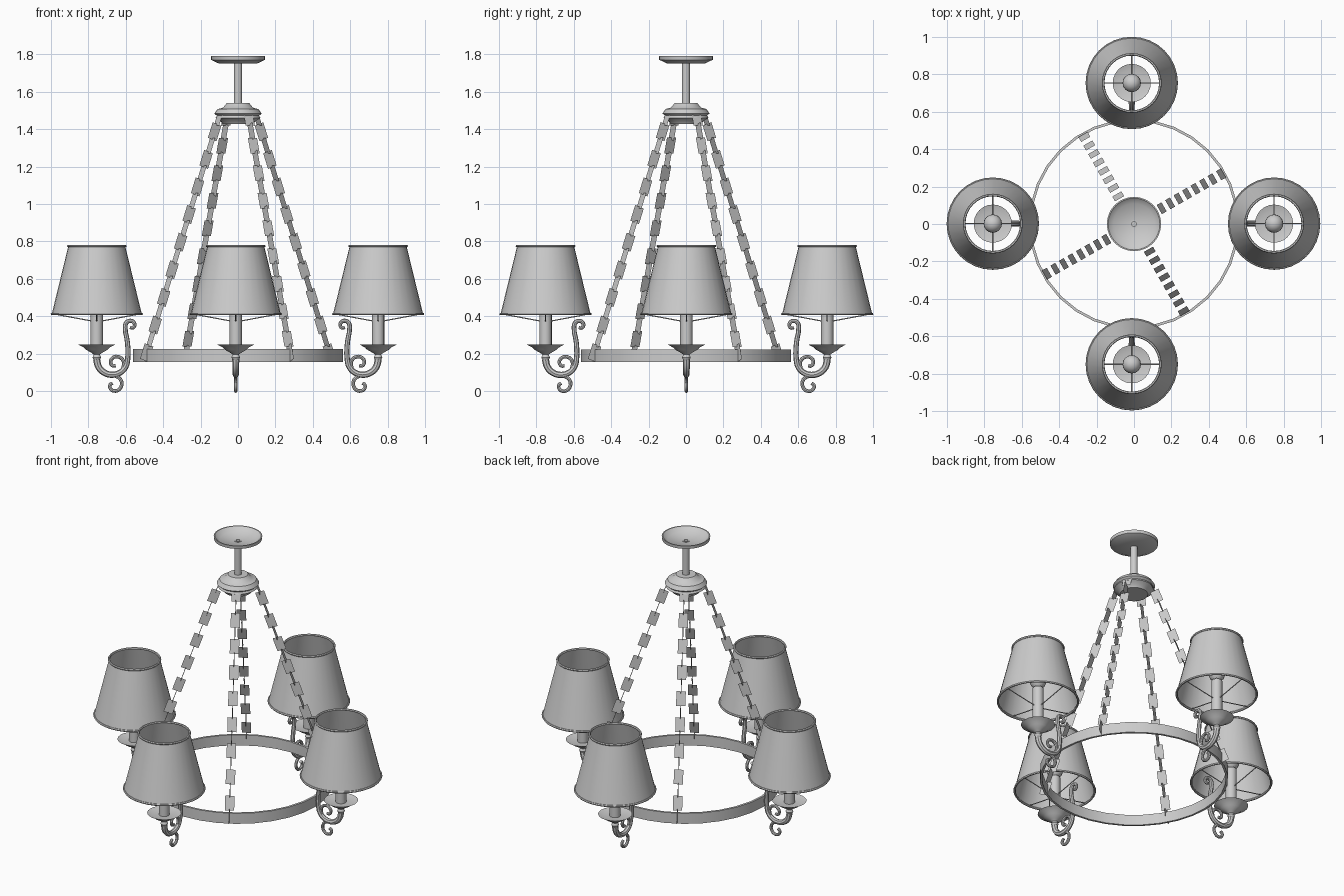
import bpy, bmesh
from math import pi, sin, cos, radians
from mathutils import Vector, Matrix

if "Cube" in bpy.data.objects:
    bpy.data.objects.remove(bpy.data.objects["Cube"])


def add(name, data):
    ob = bpy.data.objects.new(name, data)
    bpy.context.scene.collection.objects.link(ob)
    return ob


def activate(ob):
    bpy.ops.object.select_all(action='DESELECT')
    ob.select_set(True)
    bpy.context.view_layer.objects.active = ob


def smooth(ob):
    activate(ob)
    bpy.ops.object.shade_smooth_by_angle(angle=radians(40))
    return ob


def lathe(name, profile, x=0.0, sides=32, closed=False):
    """Revolve (radius, z) points about the vertical axis at x."""
    bm = bmesh.new()
    vs = [bm.verts.new((r, 0, z)) for r, z in profile]
    es = [bm.edges.new(p) for p in zip(vs, vs[1:])]
    if closed:
        es.append(bm.edges.new((vs[-1], vs[0])))
    bmesh.ops.spin(bm, geom=vs + es, axis=(0, 0, 1), angle=2 * pi, steps=sides)
    bmesh.ops.remove_doubles(bm, verts=bm.verts, dist=1e-4)
    bmesh.ops.recalc_face_normals(bm, faces=bm.faces)
    me = bpy.data.meshes.new(name)
    bm.to_mesh(me)
    bm.free()
    ob = add(name, me)
    ob.location.x = x
    return smooth(ob)


def spiral(cx, cz, r0, r1, a0, a1, n=7):
    """Points of a spiral in the xz plane, angles in degrees."""
    pts = []
    for i in range(n):
        t = i / (n - 1)
        r, a = r0 + (r1 - r0) * t, radians(a0 + (a1 - a0) * t)
        pts.append((cx + r * cos(a), cz + r * sin(a)))
    return pts


def tube(name, pts, thick, thin, res=3):
    """Tapered smooth tube through (x, z) points."""
    cu = bpy.data.curves.new(name, 'CURVE')
    cu.dimensions = '3D'
    cu.bevel_depth = 1
    cu.bevel_resolution = 2
    cu.resolution_u = res
    cu.use_fill_caps = True
    sp = cu.splines.new('BEZIER')
    sp.bezier_points.add(len(pts) - 1)
    for i, (bp, (x, z)) in enumerate(zip(sp.bezier_points, pts)):
        bp.co = (x, 0, z)
        bp.radius = thick + (thin - thick) * i / (len(pts) - 1)
        bp.handle_left_type = bp.handle_right_type = 'AUTO'
    ob = add(name, cu)
    activate(ob)
    bpy.ops.object.convert(target='MESH')
    return smooth(ob)


def rim(name, radius, z, x):
    bpy.ops.mesh.primitive_torus_add(major_radius=radius, minor_radius=0.007, location=(x, 0, z),
                                     major_segments=32, minor_segments=6)
    ob = bpy.context.object
    ob.name = name
    return smooth(ob)


# Ceiling canopy, rod and hub
lathe("ceiling_canopy", [(0.02, 1.757), (0.11, 1.765), (0.138, 1.79), (0.145, 1.79),
                         (0.143, 1.77), (0.10, 1.75), (0.02, 1.75)], closed=True)
lathe("rod", [(0.012, 1.76), (0.022, 1.76), (0.022, 1.53)], sides=16)
lathe("hub", [(0, 1.54), (0.06, 1.54), (0.08, 1.515), (0.11, 1.507), (0.126, 1.483),
              (0.113, 1.472), (0.12, 1.46), (0.09, 1.44), (0.083, 1.428), (0, 1.428)])

# Band ring
inner, outer, low, high = 0.548, 0.562, 0.155, 0.224
lathe("ring", [(inner, low), (outer, low), (outer, high), (inner, high)], closed=True)

# Chains of flat crossed cards
LINKS, LENGTH, WIDTH = 18, 0.088, 0.056
bm = bmesh.new()
top, end = Vector((0.118, 0, 1.46)), Vector((outer, 0, 0.205))
along = (end - top).normalized()
across = Vector((0, 1, 0))
sides = [across, along.cross(across)]
for i in range(LINKS):
    c = top.lerp(end, i / (LINKS - 1))
    a, w = along * LENGTH / 2, sides[i % 2] * WIDTH / 2
    bm.faces.new([bm.verts.new(c + p) for p in (-a - w, a - w, a + w, -a + w)])
chain_mesh = bpy.data.meshes.new("chain")
bm.to_mesh(chain_mesh)
bm.free()
for i in range(4):
    add(f"chain_{i + 1}", chain_mesh).rotation_euler.z = radians(29.7 + 90 * i)

# One lamp, built towards +x with its axis at x = R
R = 0.752
parts = [
    lathe("shade", [(0.24, 0.415), (0.152, 0.775)], R),
    rim("shade_bottom_rim", 0.24, 0.412, R),
    rim("shade_top_rim", 0.153, 0.775, R),
    lathe("candle", [(0.033, 0.235), (0.033, 0.5), (0, 0.5)], R, 16),
    lathe("bulb", spiral(0, 0.55, 0.05, 0.05, 90, -60), R, 16),
    lathe("drip_dish", [(0, 0.24), (0.07, 0.24), (0.102, 0.25), (0.07, 0.233), (0.06, 0.222),
                        (0.03, 0.205), (0.016, 0.195), (0.023, 0.18), (0.016, 0.165)], R, 24),
    # S-shaped arm: lower bend, riser, then a curl at the top
    tube("arm", spiral(0.67, 0.17, 0.083, 0.083, 0, -180) + [(0.588, 0.26)]
         + spiral(0.569, 0.35, 0.033, 0.011, -20, 300), 0.019, 0.008),
    tube("inner_scroll", spiral(0.653, 0.148, 0.052, 0.012, 220, -100), 0.01, 0.009),
    tube("lower_scroll", spiral(0.662, 0.032, 0.055, 0.012, 85, 420), 0.01, 0.009),
]
# Shade support wires
for k in range(4):
    wire = tube("shade_wire", [(0.03, 0.375), (0.24, 0.414)], 0.003, 0.003, 1)
    wire.location.x = R
    wire.rotation_euler.z = k * pi / 2
    parts.append(wire)

# Repeat the lamp around the ring; the front and back lamps sit slightly left
bpy.context.view_layer.update()
for part in parts:
    base = part.matrix_world.copy()
    for i in range(4):
        ob = part if i == 0 else part.copy()
        if i:
            bpy.context.scene.collection.objects.link(ob)
        shift = Matrix.Translation((-0.012 if i % 2 else -0.003, 0.002, 0))
        ob.matrix_world = shift @ Matrix.Rotation(i * pi / 2, 4, 'Z') @ base
